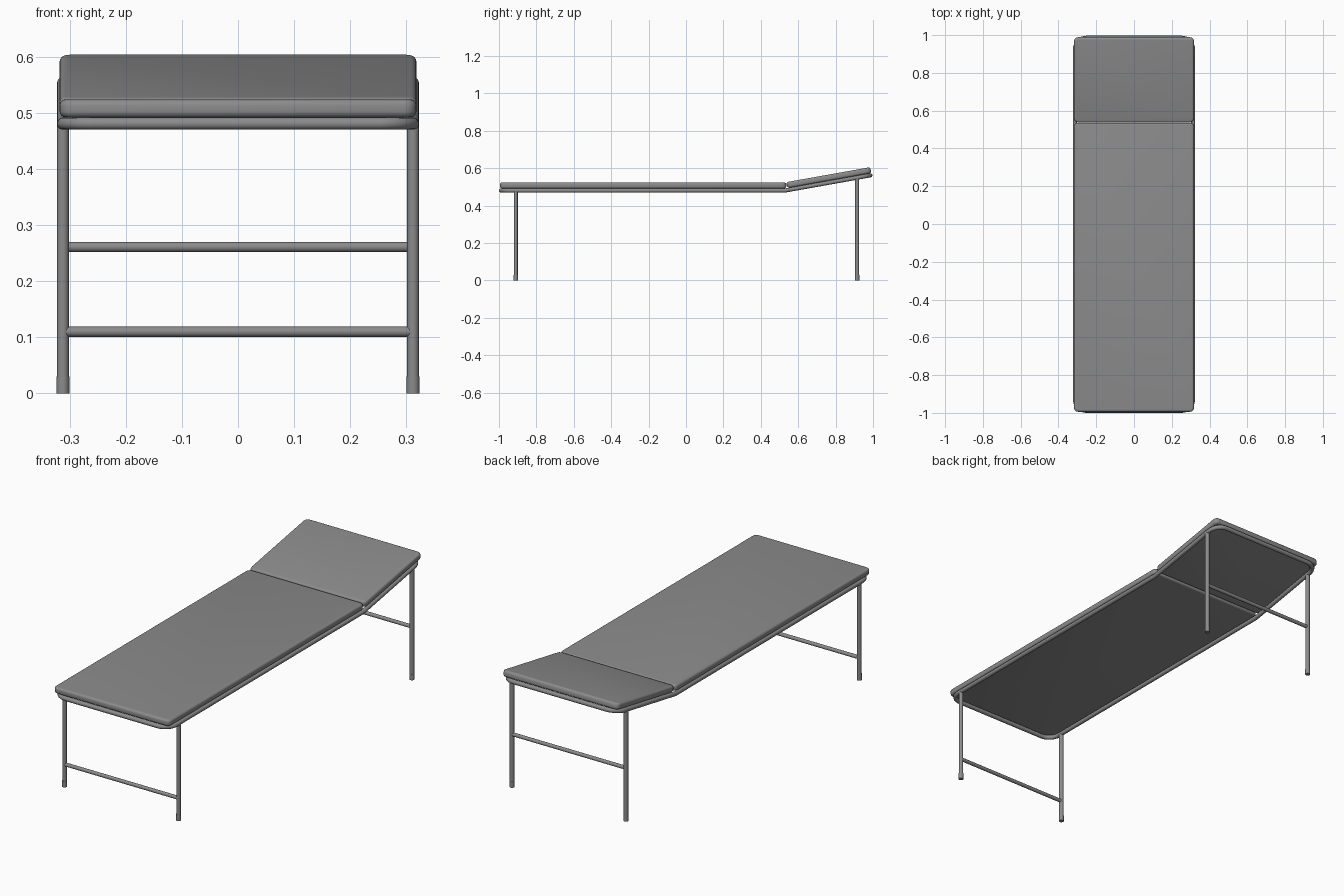
import bpy, bmesh, math
from mathutils import Vector, Matrix

cube = bpy.data.objects.get("Cube")
if cube:
    bpy.data.objects.remove(cube, do_unlink=True)

grey = bpy.data.materials.new("mid grey")
grey.use_nodes = True
grey.diffuse_color = (0.26, 0.26, 0.26, 1)
grey.node_tree.nodes["Principled BSDF"].inputs["Base Color"].default_value = (0.26, 0.26, 0.26, 1)

TUBE = 0.011            # frame and leg radius
SIDE = 0.312            # centre line of side rails
RAIL_Z = 0.481
BEND_Y = 0.53
TILT = math.radians(10.1)
FOOT_Y, HEAD_Y = -0.989, 0.986


def rail_z(y):
    return RAIL_Z + max(0, y - BEND_Y) * math.tan(TILT)


def finish(name, bm):
    mesh = bpy.data.meshes.new(name)
    bm.to_mesh(mesh)
    bm.free()
    obj = bpy.data.objects.new(name, mesh)
    bpy.context.collection.objects.link(obj)
    mesh.materials.append(grey)
    bpy.ops.object.select_all(action='DESELECT')
    obj.select_set(True)
    bpy.context.view_layer.objects.active = obj
    bpy.ops.object.shade_smooth_by_angle(angle=math.radians(40))
    return obj


def rod(name, start, end, radius):
    start, end = Vector(start), Vector(end)
    axis = end - start
    bm = bmesh.new()
    turn = axis.to_track_quat('Z', 'Y').to_matrix().to_4x4()
    bmesh.ops.create_cone(bm, cap_ends=True, segments=20, radius1=radius, radius2=radius,
                          depth=axis.length,
                          matrix=Matrix.Translation((start + end) / 2) @ turn)
    return finish(name, bm)


def cushion(name, width, length, height):
    # Box with rounded plan corners, then softened top and bottom rims
    bm = bmesh.new()
    bmesh.ops.create_cube(bm, size=1, matrix=Matrix.Diagonal((width, length, height, 1)))
    upright = [e for e in bm.edges if abs(e.verts[0].co.z - e.verts[1].co.z) > height / 2]
    bmesh.ops.bevel(bm, geom=upright, offset=0.022, segments=5, profile=0.5, affect='EDGES')
    rims = [e for e in bm.edges if abs(e.verts[0].co.z - e.verts[1].co.z) < 0.001]
    bmesh.ops.bevel(bm, geom=rims, offset=0.011, segments=4, profile=0.5, affect='EDGES')
    return finish(name, bm)


# Bent tube frame: one closed loop with rounded corners
def corner(sx, y, sy, r=0.06):
    cx, cy = sx * (SIDE - r), y - sy * r
    return [(cx + sx * r * math.cos(a), cy + sy * r * math.sin(a))
            for a in (math.pi / 2 * i / 8 for i in range(9))]


path = corner(1, HEAD_Y, 1) + corner(-1, HEAD_Y, 1)[::-1]
path += [(-SIDE, BEND_Y)]
path += corner(-1, FOOT_Y, -1) + corner(1, FOOT_Y, -1)[::-1]
path += [(SIDE, BEND_Y)]
curve = bpy.data.curves.new("frame_path", 'CURVE')
curve.dimensions = '3D'
curve.bevel_depth = TUBE
curve.bevel_resolution = 4
spline = curve.splines.new('POLY')
spline.points.add(len(path) - 1)
for point, (x, y) in zip(spline.points, path):
    point.co = (x, y, rail_z(y), 1)
spline.use_cyclic_u = True
spline.use_smooth = True
curve.materials.append(grey)
frame = bpy.data.objects.new("tube_frame", curve)
bpy.context.collection.objects.link(frame)

# Cushions
body = cushion("body_cushion", 0.636, 1.53, 0.032)
body.location = (0, -0.229, 0.508)
head = cushion("head_cushion", 0.636, 0.456, 0.032)
up = Vector((0, -math.sin(TILT), math.cos(TILT)))
along = Vector((0, math.cos(TILT), math.sin(TILT)))
head.location = Vector((0, BEND_Y, RAIL_Z)) + along * 0.242 + up * 0.027
head.rotation_euler.x = TILT

# Legs with rubber feet, and a cross bar at each end
for end, y, bar_z in (("front", -0.91, 0.11), ("back", 0.915, 0.261)):
    for side, sx in (("left", 1), ("right", -1)):
        x = sx * SIDE
        rod(f"{end}_{side}_leg", (x, y, 0.028), (x, y, rail_z(y)), 0.0105)
        rod(f"{end}_{side}_foot", (x, y, 0), (x, y, 0.03), 0.0115)
    rod(f"{end}_cross_bar", (-SIDE, y, bar_z), (SIDE, y, bar_z), 0.009)
